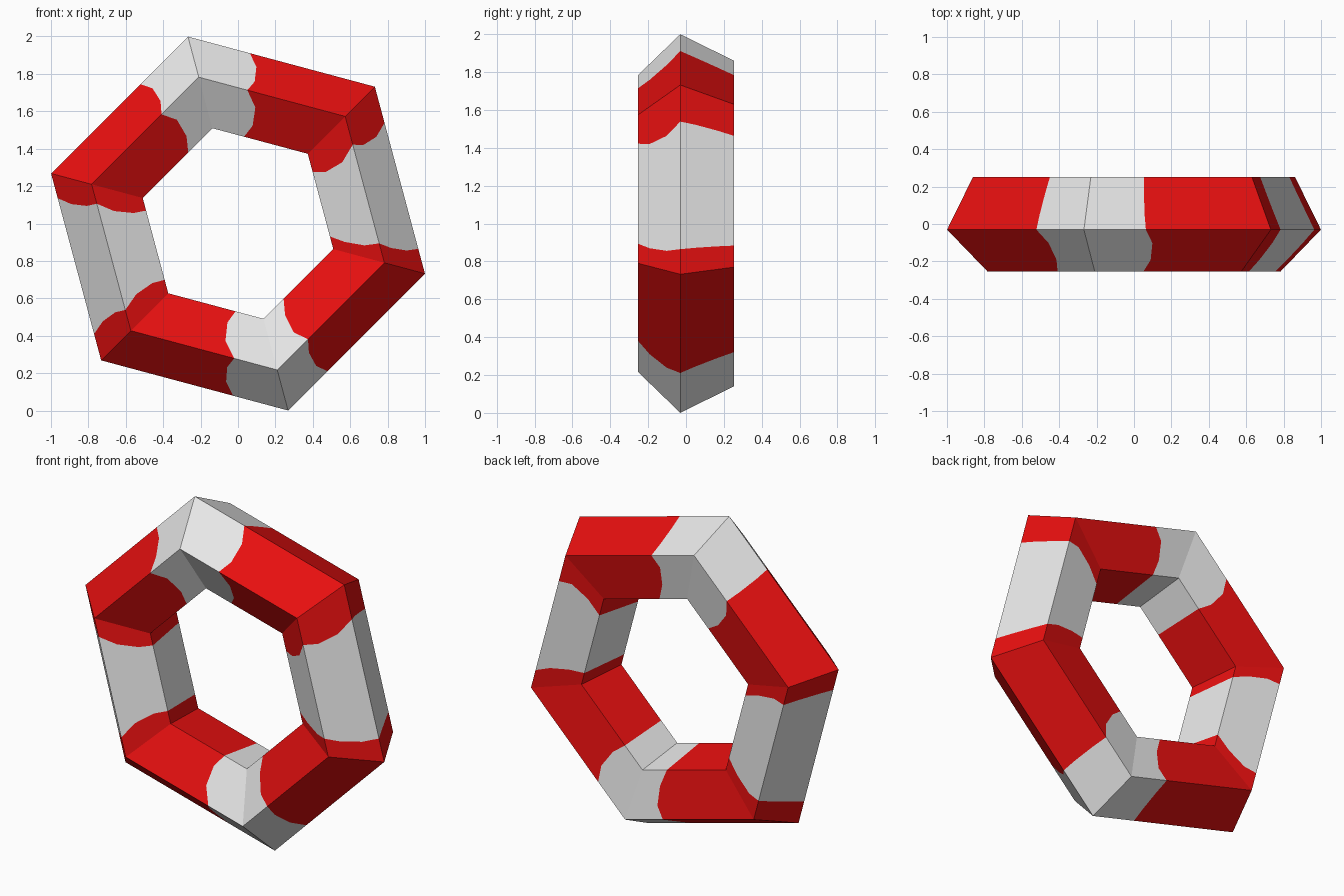
import bpy, bmesh, math

if "Cube" in bpy.data.objects:
    bpy.data.objects.remove(bpy.data.objects["Cube"])

# Ring layout: hexagonal path, pentagonal section
RING, TUBE, Y0 = 0.768, 0.27, 0.001 + 0.011
CORNERS = [45 + 60 * k for k in range(6)]
# white bands: (start angle, end angle) and how far each painted edge wobbles
BANDS = [(86, 125), (172, 217.5), (268.4, 301.2), (352, 394.5)]
WOBBLE = {86: 1, 125: 1, 172: -0.5, 217.5: 0.6, 268.4: 1, 301.2: 0.9, 352: 0.4, 394.5: 0.9}
FACE_SHIFT = [0.3, 3.5, 0, -4.5, -2.7]       # degrees, per side of the section
KNOTS = [(0, 0), (0.28, 1), (0.68, 1), (1, 0)]


def material(name, color):
    m = bpy.data.materials.new(name)
    m.diffuse_color = (*color, 1)
    m.use_nodes = True
    m.node_tree.nodes["Principled BSDF"].inputs["Base Color"].default_value = m.diffuse_color
    return m


def section(k):
    a = math.radians(-9 + 72 * k)
    return RING + TUBE * math.cos(a), Y0 + TUBE * math.sin(a)


def on_ring(r, y, nominal, angle):
    # point on the straight hexagon side that holds this angle
    mid = 45 + 60 * math.floor((nominal - 45) / 60) + 30
    if nominal not in CORNERS:
        r *= math.cos(math.pi / 6) / math.cos(math.radians(angle - mid))
    a = math.radians(angle)
    return r * math.cos(a), y, 1 + r * math.sin(a)


def is_white(angle):
    return any(s < angle + t < e for s, e in BANDS for t in (0, 360))


stops = sorted(CORNERS + [a for band in BANDS for a in band if a < 360] + [34.5])
WOBBLE[34.5] = WOBBLE[394.5]

bm = bmesh.new()
for side in range(5):
    (r0, y0), (r1, y1) = section(side), section(side + 1)
    rows = []
    for u, w in KNOTS:
        r, y = r0 + (r1 - r0) * u, y0 + (y1 - y0) * u
        rows.append([bm.verts.new(on_ring(r, y, s, s + w * FACE_SHIFT[side] * WOBBLE.get(s, 0)))
                     for s in stops])
    for lo, hi in zip(rows, rows[1:]):
        for i, s in enumerate(stops):
            j = (i + 1) % len(stops)
            end = stops[j] + (360 if j == 0 else 0)
            f = bm.faces.new((lo[i], lo[j], hi[j], hi[i]))
            f.material_index = int(is_white((s + end) / 2))
bmesh.ops.remove_doubles(bm, verts=bm.verts, dist=0.0005)
bmesh.ops.recalc_face_normals(bm, faces=bm.faces)

mesh = bpy.data.meshes.new("life_ring")
bm.to_mesh(mesh)
bm.free()
mesh.materials.append(material("red", (0.8, 0.005, 0.005)))
mesh.materials.append(material("white", (0.8, 0.8, 0.8)))
bpy.context.collection.objects.link(bpy.data.objects.new("life_ring", mesh))
